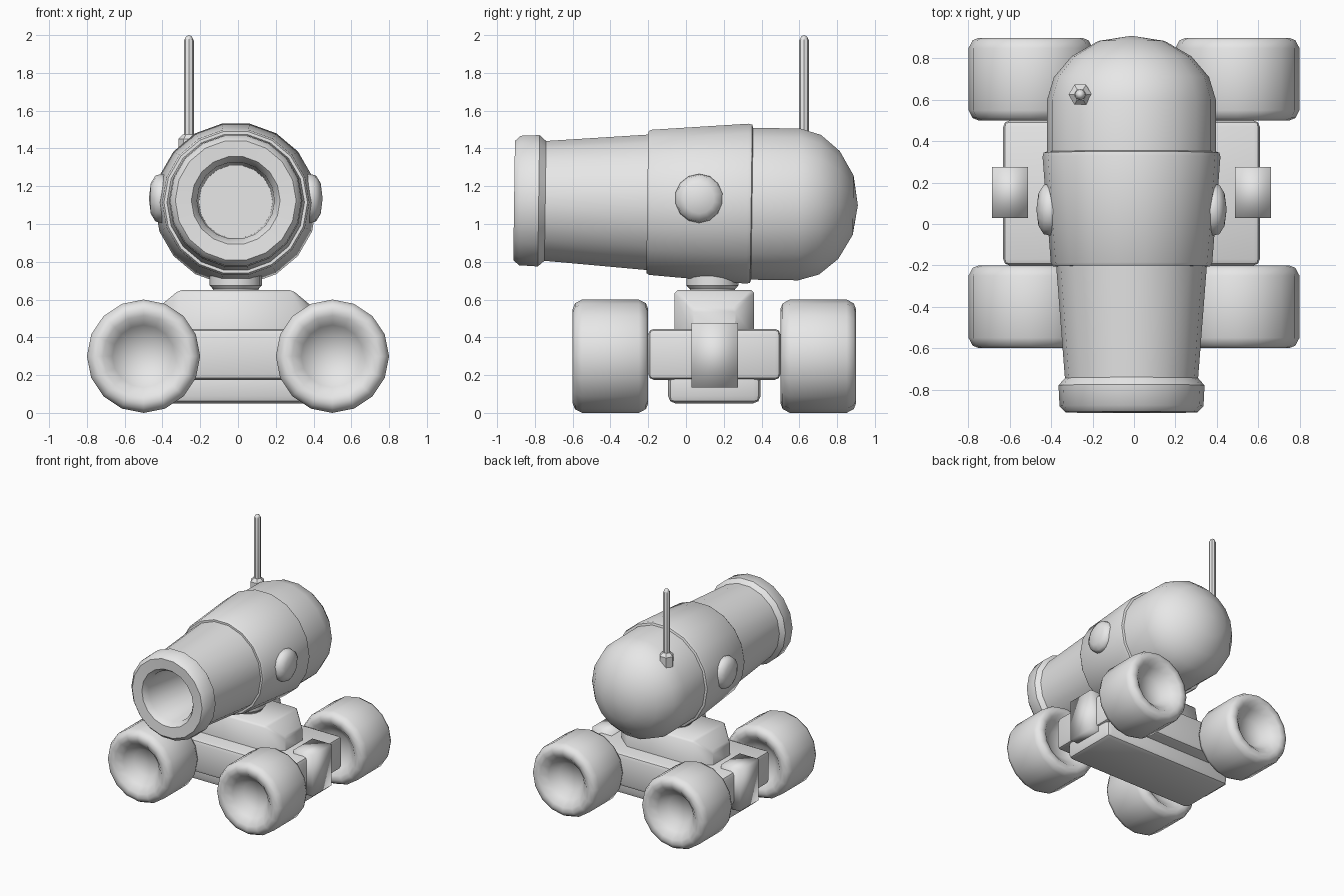
import bpy, bmesh, math
from mathutils import Matrix, Vector

if "Cube" in bpy.data.objects:
    bpy.data.objects.remove(bpy.data.objects["Cube"])

grey = bpy.data.materials.new("plain_grey")
grey.use_nodes = True
grey.diffuse_color = (0.8, 0.8, 0.8, 1)
grey.node_tree.nodes["Principled BSDF"].inputs["Base Color"].default_value = (0.8, 0.8, 0.8, 1)

CX, CY = -0.012, 0.15   # centre of the chassis


def finish(name, bm, angle=40):
    bmesh.ops.recalc_face_normals(bm, faces=bm.faces)
    mesh = bpy.data.meshes.new(name)
    bm.to_mesh(mesh)
    bm.free()
    mesh.materials.append(grey)
    ob = bpy.data.objects.new(name, mesh)
    bpy.context.collection.objects.link(ob)
    bpy.ops.object.select_all(action="DESELECT")
    ob.select_set(True)
    bpy.context.view_layer.objects.active = ob
    bpy.ops.object.shade_smooth_by_angle(angle=math.radians(angle))
    return ob


def lathe(name, profile, axis, origin, sides=16, angle=40, tilt=0):
    """Spin (distance along axis, radius) points around the axis."""
    bm = bmesh.new()
    verts = [bm.verts.new((r, 0, d)) for d, r in profile]
    edges = [bm.edges.new(pair) for pair in zip(verts, verts[1:])]
    bmesh.ops.spin(bm, geom=verts + edges, cent=(0, 0, 0), axis=(0, 0, 1),
                   angle=math.tau, steps=sides, use_duplicate=False)
    bmesh.ops.remove_doubles(bm, verts=bm.verts, dist=0.0005)
    turn = Vector((0, 0, 1)).rotation_difference(Vector(axis)).to_matrix().to_4x4()
    bm.transform(Matrix.Translation(origin) @ Matrix.Rotation(tilt, 4, "X") @ turn)
    return finish(name, bm, angle)


def box(name, low, high, bevel=0.0, angle=40):
    bm = bmesh.new()
    bmesh.ops.create_cube(bm, size=1)
    for v in bm.verts:
        v.co = [(a + b) / 2 + c * (b - a) for a, b, c in zip(low, high, v.co)]
    if bevel:
        bmesh.ops.bevel(bm, geom=bm.edges[:], offset=bevel, segments=2,
                        profile=0.5, affect="EDGES")
    return finish(name, bm, angle)


# Barrel: bore, muzzle ring, tapered tube, thick band and domed rear
barrel = [(-0.4, 0), (-0.4, 0.195), (-0.86, 0.205), (-0.905, 0.235), (-0.91, 0.32),
          (-0.88, 0.348), (-0.78, 0.353), (-0.745, 0.322), (-0.205, 0.364),
          (-0.205, 0.38), (-0.19, 0.39), (0.325, 0.43), (0.345, 0.425),
          (0.35, 0.408), (0.6, 0.408), (0.71, 0.375), (0.81, 0.29),
          (0.885, 0.16), (0.91, 0)]
lathe("barrel", barrel, (0, 1, 0), (CX, 0, 1.112), sides=18, tilt=math.radians(-0.8))

# Round caps on the barrel sides
for side, s in (("left", 1), ("right", -1)):
    lathe(side + "_side_cap", [(0.34, 0.11), (0.39, 0.13), (0.425, 0.122),
                               (0.45, 0.08), (0.46, 0)],
          (s, 0, 0), (CX, 0.07, 1.135), sides=14, angle=60)

# Aerial and its socket
lathe("aerial", [(1.3, 0.027), (1.97, 0.027), (1.993, 0.015), (2, 0)],
      (0, 0, 1), (-0.26, 0.625, 0), sides=8)
lathe("aerial_socket", [(1.36, 0.056), (1.45, 0.056), (1.475, 0.03), (1.475, 0)],
      (0, 0, 1), (-0.26, 0.625, 0), sides=6)

# Swivel neck
lathe("neck", [(0.6, 0.12), (0.655, 0.12), (0.675, 0.138), (0.8, 0.138)],
      (0, 0, 1), (CX, 0.14, 0), sides=16)

# Chassis box, underside plate and side blocks
box("chassis", (CX - 0.62, CY - 0.35, 0.175), (CX + 0.62, CY + 0.35, 0.445), 0.03)
box("underside_plate", (CX - 0.6, CY - 0.245, 0.05), (CX + 0.6, CY + 0.245, 0.25), 0.04)
for side, s in (("left", 1), ("right", -1)):
    xs = sorted((CX + s * 0.5, CX + s * 0.675))
    box(side + "_side_block", (xs[0], CY - 0.12, 0.135), (xs[1], CY + 0.125, 0.475), 0, 180)

# Turret base: chamfered plan with ends sloping down
bm = bmesh.new()
plan = [(0.3, 0.21), (0.42, 0.11), (0.42, -0.11), (0.3, -0.21)]
plan += [(-x, -y) for x, y in plan]
rings = [[bm.verts.new((CX + x, CY + y, z if abs(x) < 0.4 else z - drop)) for x, y in plan]
         for z, drop in ((0.4, 0), (0.65, 0.1))]
bm.faces.new(rings[0])
for i in range(8):
    j = (i + 1) % 8
    bm.faces.new((rings[0][i], rings[0][j], rings[1][j], rings[1][i]))
top = rings[1]
for ids in ((7, 0, 3, 4), (0, 1, 2, 3), (4, 5, 6, 7)):
    bm.faces.new([top[i] for i in ids])
bmesh.ops.bevel(bm, geom=[e for e in bm.edges if min(v.co.z for v in e.verts) > 0.5],
                offset=0.015, segments=1, affect="EDGES")
finish("turret_base", bm, 50)

# Wheels facing front and back, dished on the outer face
wheel = [(0.12, 0), (0.11, 0.11), (0.05, 0.165), (0.005, 0.215), (0, 0.25), (0.012, 0.28),
         (0.05, 0.3), (0.35, 0.3), (0.388, 0.28), (0.4, 0.25), (0.395, 0.215),
         (0.35, 0.165), (0.31, 0.11), (0.3, 0)]
for end, y, s in (("front", -0.6, 1), ("back", 0.9, -1)):
    for side, x in (("left", 0.5), ("right", -0.5)):
        lathe(f"{end}_{side}_wheel", wheel, (0, s, 0), (x, y, 0.3), sides=16, angle=60)
